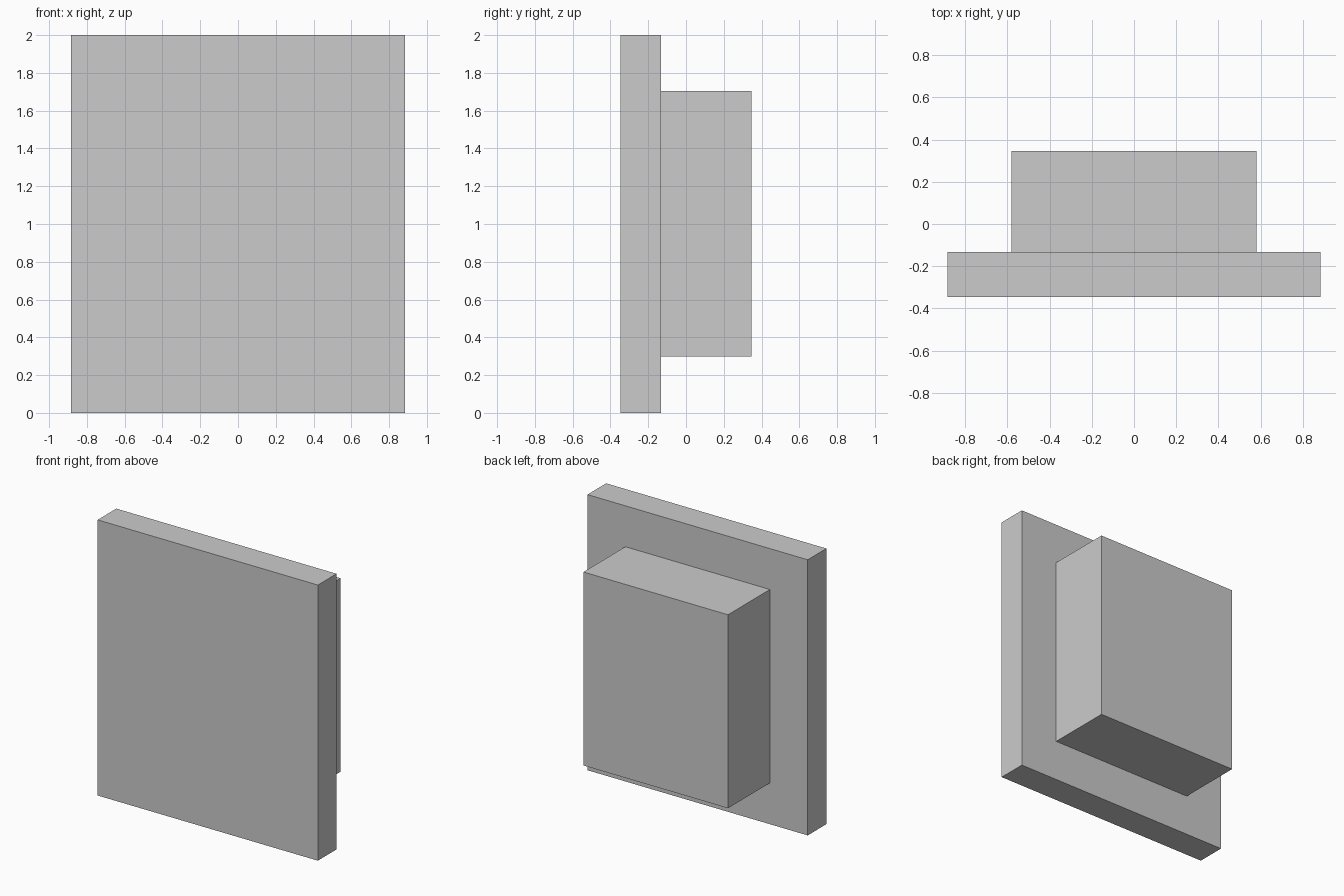
import bpy

if "Cube" in bpy.data.objects:
    bpy.data.objects.remove(bpy.data.objects["Cube"])


def box(name, x, y, z):
    """Axis-aligned box from (min, max) ranges, with clean scale."""
    ranges = (x, y, z)
    bpy.ops.mesh.primitive_cube_add(size=1, location=[(a + b) / 2 for a, b in ranges])
    obj = bpy.context.object
    obj.name = obj.data.name = name
    obj.scale = [b - a for a, b in ranges]
    bpy.ops.object.transform_apply(location=False, rotation=False, scale=True)
    return obj


SEAM_Y = -0.133  # where the housing meets the panel

# Wide front panel
box("front_panel", (-0.884, 0.884), (-0.347, SEAM_Y), (0, 2))

# Smaller housing behind it
box("rear_housing", (-0.58, 0.58), (SEAM_Y, 0.347), (0.299, 1.703))
